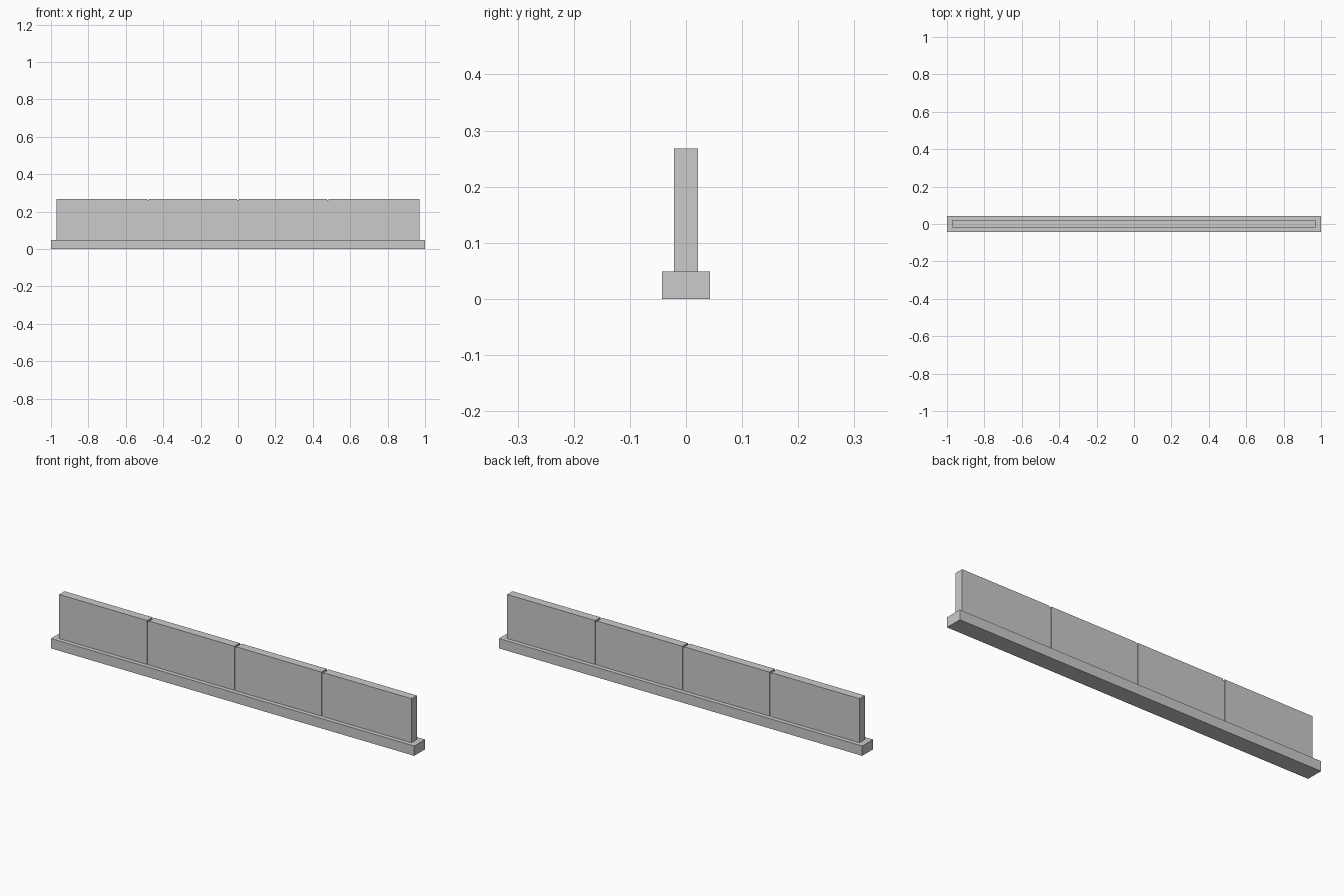
import bpy, bmesh

if "Cube" in bpy.data.objects:
    bpy.data.objects.remove(bpy.data.objects["Cube"])


def loft(name, sections):
    """Skin rectangular sections (x, half_depth, z_bottom, z_top) along x."""
    bm = bmesh.new()
    rings = [[bm.verts.new((x, y, z)) for y, z in
              ((-hy, z0), (hy, z0), (hy, z1), (-hy, z1))]
             for x, hy, z0, z1 in sections]
    for a, b in zip(rings, rings[1:]):
        for i in range(4):
            j = (i + 1) % 4
            bm.faces.new((a[i], a[j], b[j], b[i]))
    bm.faces.new(rings[0])
    bm.faces.new(rings[-1])
    bmesh.ops.recalc_face_normals(bm, faces=bm.faces)
    mesh = bpy.data.meshes.new(name)
    bm.to_mesh(mesh)
    bm.free()
    obj = bpy.data.objects.new(name, mesh)
    bpy.context.collection.objects.link(obj)
    return obj


BASE_TOP, WALL_TOP = 0.049, 0.268
HALF_DEPTH, GROOVE, GAP = 0.021, 0.003, 0.005

# Footing plinth
loft("footing", [(-1, 0.0425, 0, BASE_TOP), (1, 0.0425, 0, BASE_TOP)])

# Wall of four panels, separated by narrow joints on front, top and back
outer = (HALF_DEPTH, BASE_TOP, WALL_TOP)
inner = (HALF_DEPTH - GROOVE, BASE_TOP, WALL_TOP - 0.006)
sections = [(-0.97, *outer)]
for x in (-0.48, 0.0, 0.48):
    sections += [(x - GAP, *outer), (x - GAP, *inner),
                 (x + GAP, *inner), (x + GAP, *outer)]
sections.append((0.97, *outer))
loft("panel_wall", sections)
